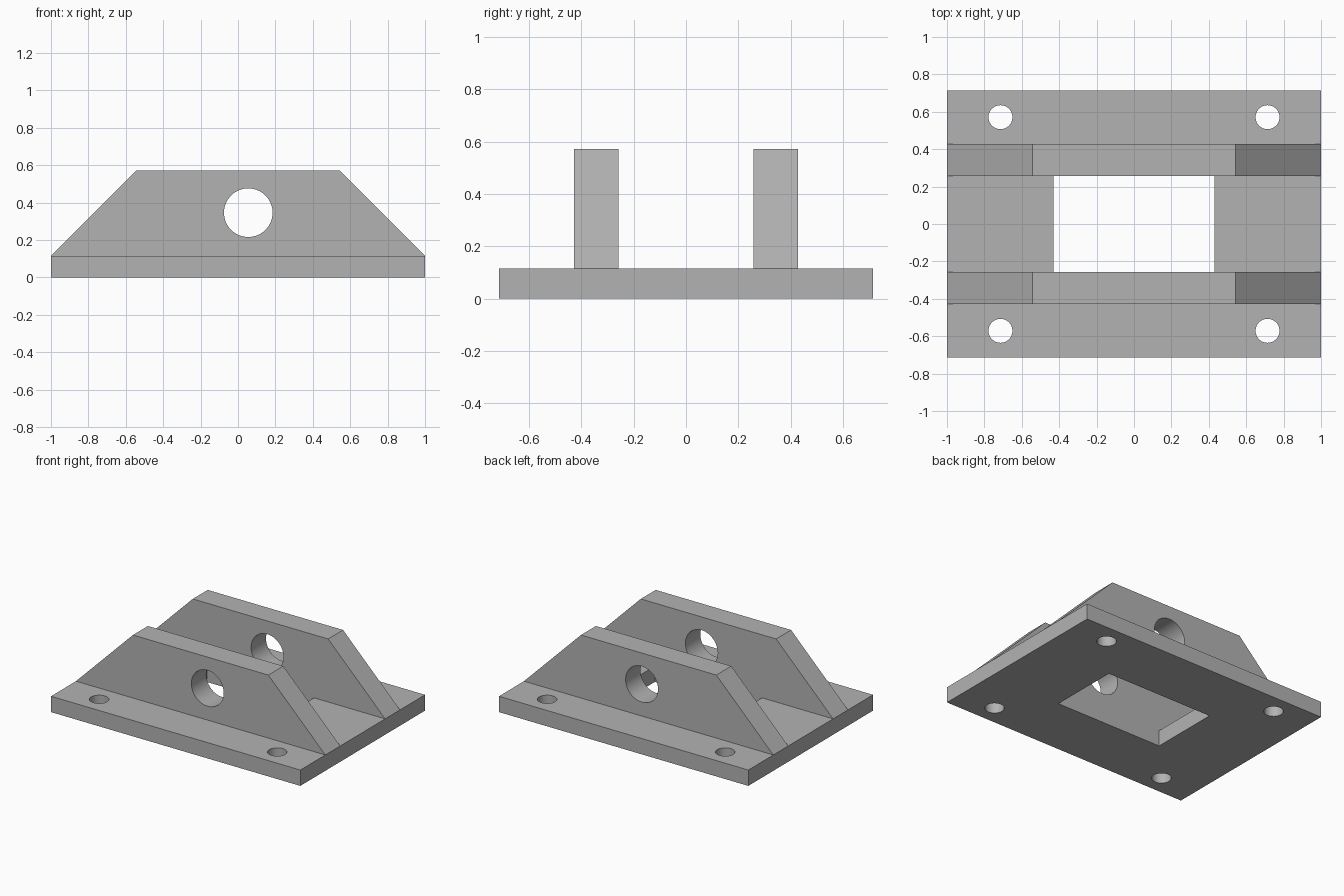
import bpy
import bmesh
from math import radians
from mathutils import Matrix

LENGTH, DEPTH, THICK = 2.0, 1.428, 0.115
TOP, WALL_IN, WALL_OUT = 0.572, 0.257, 0.428

old = bpy.data.objects.get("Cube")
if old:
    bpy.data.objects.remove(old, do_unlink=True)

grey = bpy.data.materials.new("plain grey")
grey.use_nodes = True
grey.diffuse_color = (0.45, 0.45, 0.45, 1)
grey.node_tree.nodes["Principled BSDF"].inputs["Base Color"].default_value = (0.45, 0.45, 0.45, 1)


def add_object(name, bm):
    mesh = bpy.data.meshes.new(name)
    bmesh.ops.recalc_face_normals(bm, faces=bm.faces)
    bm.to_mesh(mesh)
    bm.free()
    mesh.materials.append(grey)
    obj = bpy.data.objects.new(name, mesh)
    bpy.context.collection.objects.link(obj)
    return obj


def box(name, size, centre):
    bm = bmesh.new()
    bmesh.ops.create_cube(bm, size=1, matrix=Matrix.Translation(centre) @ Matrix.Diagonal((*size, 1)))
    return add_object(name, bm)


def cylinder(name, radius, centre, along_y=False):
    bm = bmesh.new()
    turn = Matrix.Rotation(radians(90 if along_y else 0), 4, "X")
    bmesh.ops.create_cone(bm, cap_ends=True, segments=64, radius1=radius, radius2=radius,
                          depth=0.5, matrix=Matrix.Translation(centre) @ turn)
    return add_object(name, bm)


def prism(name, profile, y0, y1):
    bm = bmesh.new()
    face = bm.faces.new([bm.verts.new((x, y0, z)) for x, z in profile])
    grown = bmesh.ops.extrude_face_region(bm, geom=[face])["geom"]
    bmesh.ops.translate(bm, vec=(0, y1 - y0, 0),
                        verts=[g for g in grown if isinstance(g, bmesh.types.BMVert)])
    return add_object(name, bm)


def cut(obj, cutters):
    # Apply the cuts, then discard the cutters
    bpy.context.view_layer.objects.active = obj
    for cutter in cutters:
        cutter.hide_render = True
        mod = obj.modifiers.new("cut", "BOOLEAN")
        mod.operation = "DIFFERENCE"
        mod.solver = "EXACT"
        mod.object = cutter
        bpy.ops.object.modifier_apply(modifier=mod.name)
        bpy.data.objects.remove(cutter, do_unlink=True)
    bpy.ops.object.select_all(action="DESELECT")
    obj.select_set(True)
    bpy.ops.object.shade_smooth_by_angle(angle=radians(30))


# Base plate with a central window and four bolt holes
base = box("base_plate", (LENGTH, DEPTH, THICK), (0, 0, THICK / 2))
cutters = [box("window_cutter", (0.86, 2 * WALL_IN, 0.5), (0, 0, 0))]
for sx in (-1, 1):
    for sy in (-1, 1):
        cutters.append(cylinder("bolt_cutter", 0.064, (sx * 0.714, sy * 0.571, 0)))
cut(base, cutters)

# Two upright walls with sloped ends and an offset shaft hole
slope = [(-1, THICK), (1, THICK), (0.543, TOP), (-0.543, TOP)]
for name, side in (("front_wall", -1), ("back_wall", 1)):
    wall = prism(name, slope, side * WALL_IN, side * WALL_OUT)
    cut(wall, [cylinder("shaft_cutter", 0.13, (0.055, side * 0.343, 0.346), along_y=True)])
